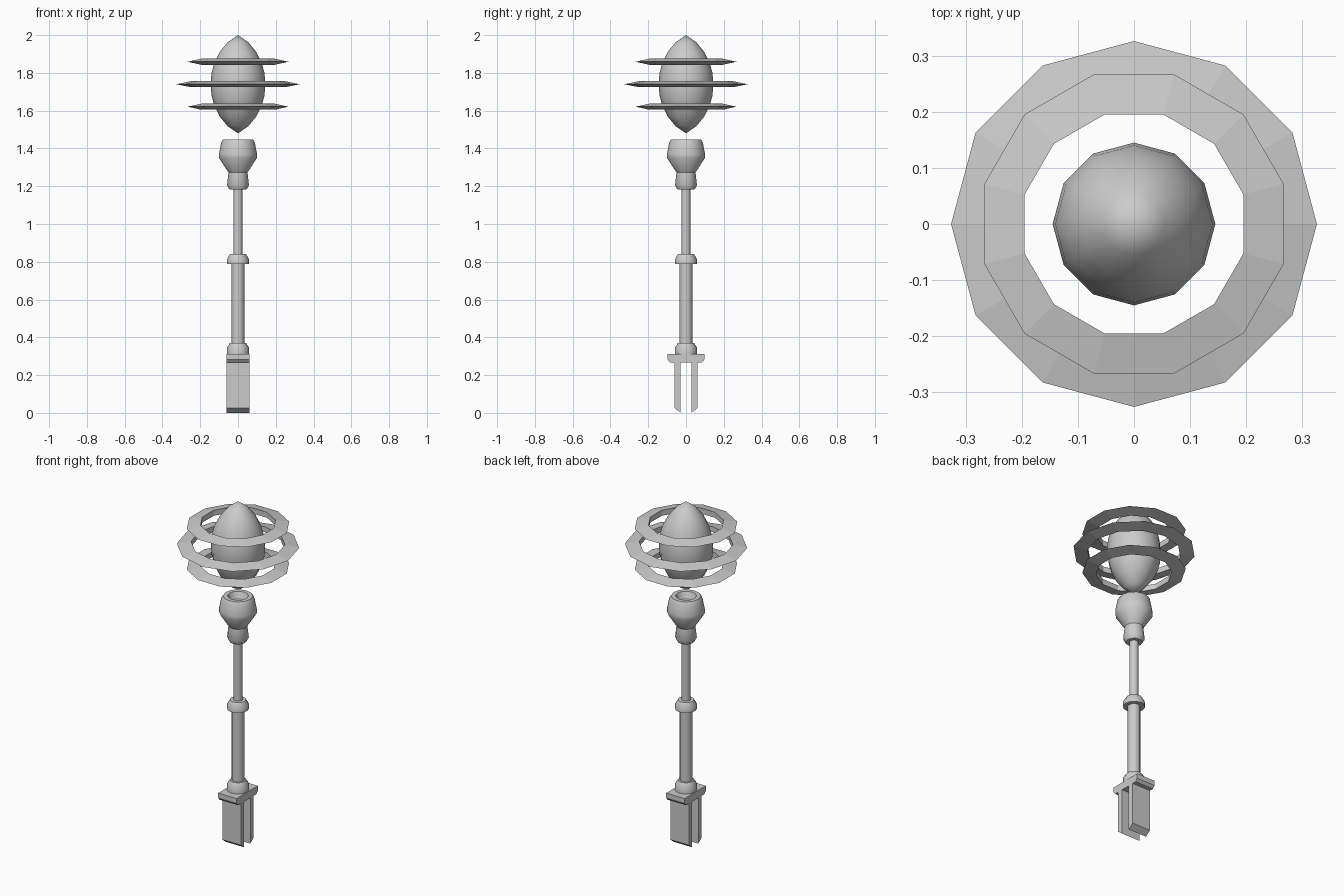
import bpy, bmesh, math

cube = bpy.data.objects.get("Cube")
if cube:
    bpy.data.objects.remove(cube, do_unlink=True)

# One grey metal for the whole model
grey = bpy.data.materials.new("grey_metal")
grey.use_nodes = True
grey.diffuse_color = (0.6, 0.6, 0.6, 1)
grey.node_tree.nodes["Principled BSDF"].inputs["Base Color"].default_value = (0.6, 0.6, 0.6, 1)


def finish(name, bm, smooth=None):
    bmesh.ops.remove_doubles(bm, verts=bm.verts, dist=1e-5)
    bmesh.ops.recalc_face_normals(bm, faces=bm.faces)
    mesh = bpy.data.meshes.new(name)
    bm.to_mesh(mesh)
    bm.free()
    mesh.materials.append(grey)
    obj = bpy.data.objects.new(name, mesh)
    bpy.context.collection.objects.link(obj)
    if smooth:
        bpy.ops.object.select_all(action='DESELECT')
        obj.select_set(True)
        bpy.context.view_layer.objects.active = obj
        bpy.ops.object.shade_smooth_by_angle(angle=math.radians(smooth))
    return obj


def lathe(name, profile, sides=12, turn=0.0, closed=False, smooth=None):
    """Revolve (radius, height) points round the z axis."""
    bm = bmesh.new()
    rings = []
    for r, z in profile:
        angles = [math.radians(turn) + 2 * math.pi * i / sides for i in range(sides)]
        rings.append([bm.verts.new((r * math.cos(a), r * math.sin(a), z)) for a in angles])
    pairs = list(zip(rings, rings[1:]))
    if closed:
        pairs.append((rings[-1], rings[0]))
    for low, high in pairs:
        for i in range(sides):
            j = (i + 1) % sides
            bm.faces.new((low[i], low[j], high[j], high[i]))
    return finish(name, bm, smooth)


def extrude_x(name, outline, half_width):
    """Extrude a (y, z) outline symmetrically along x."""
    bm = bmesh.new()
    face = bm.faces.new([bm.verts.new((-half_width, y, z)) for y, z in outline])
    moved = bmesh.ops.extrude_face_region(bm, geom=[face])["geom"]
    bmesh.ops.translate(bm, vec=(2 * half_width, 0, 0),
                        verts=[v for v in moved if isinstance(v, bmesh.types.BMVert)])
    bm.faces.ensure_lookup_table()
    return finish(name, bm)


# Forked foot: plate with chamfered ends and two slanted prongs
half = [(0.028, 0.268), (0.028, 0.0), (0.06, 0.025), (0.06, 0.268),
        (0.085, 0.268), (0.098, 0.283), (0.098, 0.312)]
mirrored = [(-y, z) for y, z in reversed(half)]
extrude_x("forked_foot", half + mirrored, 0.06)

# Shaft and its collars
lathe("bottom_collar", [(0, 0.312), (0.059, 0.312), (0.059, 0.345), (0.043, 0.37), (0, 0.37)], smooth=35)
lathe("lower_rod", [(0.034, 0.365), (0.034, 0.79)], smooth=35)
lathe("middle_collar", [(0, 0.787), (0.059, 0.787), (0.059, 0.812), (0.043, 0.84), (0, 0.84)], smooth=35)
lathe("upper_rod", [(0.024, 0.835), (0.024, 1.19)], smooth=35)
lathe("top_collar", [(0, 1.182), (0.045, 1.182), (0.058, 1.205), (0.05, 1.275), (0, 1.275)], smooth=35)

# Hollow cup
lathe("cup", [(0, 1.272), (0.05, 1.272), (0.101, 1.35), (0.101, 1.37), (0.089, 1.432),
              (0.08, 1.447), (0.056, 1.447), (0.04, 1.41), (0, 1.40)], smooth=35)

# Floating spindle, pointed at both ends
centre = 1.74
quarter = [(0.145, 0), (0.14, 0.06), (0.125, 0.115), (0.096, 0.172), (0.055, 0.222), (0, 0.26)]
lower = [(r, centre - z) for r, z in reversed(quarter)]
lathe("spindle", lower + [(r, centre + z) for r, z in quarter[1:]], smooth=50)

# Three wedge-section rings around the spindle
for name, outer, inner, z, turn in (("lower_ring", 0.276, 0.202, 1.621, 15),
                                    ("middle_ring", 0.326, 0.25, centre, 0),
                                    ("upper_ring", 0.276, 0.202, 1.859, 15)):
    lathe(name, [(outer, z), (inner, z + 0.016), (inner, z - 0.016)],
          turn=turn, closed=True)
